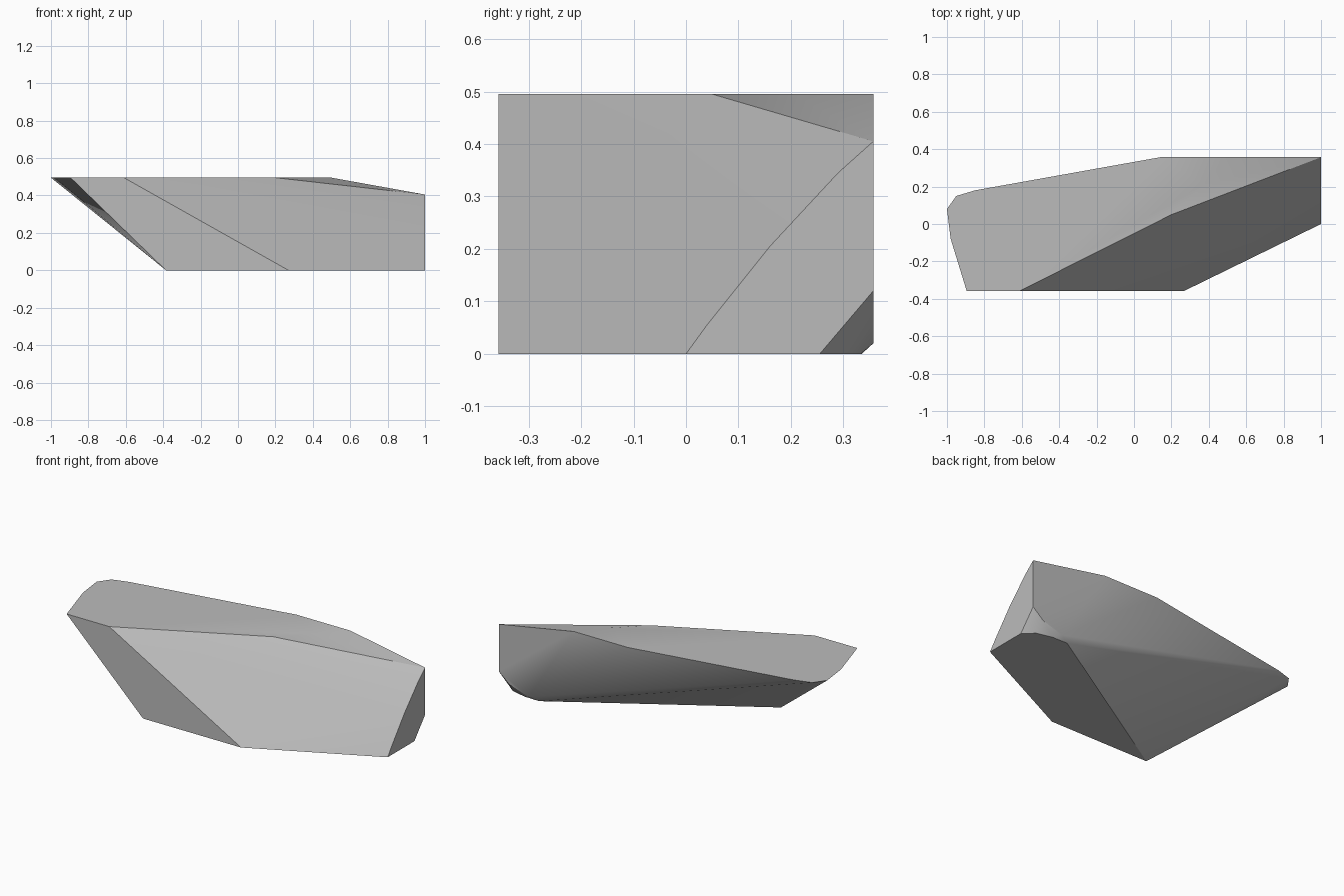
import bpy
import bmesh
import math

cube = bpy.data.objects.get("Cube")
if cube:
    bpy.data.objects.remove(cube, do_unlink=True)

TOP, SIDE = 0.495, 0.357

# Corners of the flat top, the flat base and the upright end and back faces
top_outline = [(-0.895, -SIDE), (-0.61, -SIDE), (0.2, 0.05), (0.37, 0.21),
               (0.5, SIDE), (0.14, SIDE), (-0.85, 0.18), (-0.95, 0.15),
               (-1, 0.08), (-0.98, -0.08)]
base_outline = [(-0.385, -SIDE), (0.27, -SIDE), (1, 0), (1, 0.255),
                (0.94, 0.31), (0.845, 0.333), (0.746, 0.335)]
end_outline = [(0.04, 0.055), (0.16, 0.205), (0.29, 0.345),
               (SIDE, 0.405), (SIDE, 0.12)]
back_outline = [(0.93, 0.06), (0.8, 0.02)]

corners = [(x, y, TOP) for x, y in top_outline]
corners += [(x, y, 0) for x, y in base_outline]
corners += [(1, y, z) for y, z in end_outline]
corners += [(x, SIDE, z) for x, z in back_outline]

# Wrap the corners in a solid rock and merge its flat faces
bm = bmesh.new()
for corner in corners:
    bm.verts.new(corner)
hull = bmesh.ops.convex_hull(bm, input=bm.verts[:])
loose = [v for v in bm.verts if not v.link_faces]
bmesh.ops.delete(bm, geom=loose, context='VERTS')
bmesh.ops.dissolve_limit(bm, angle_limit=math.radians(1),
                         verts=bm.verts[:], edges=bm.edges[:])
bmesh.ops.recalc_face_normals(bm, faces=bm.faces[:])

mesh = bpy.data.meshes.new("rock_slab")
bm.to_mesh(mesh)
bm.free()
rock = bpy.data.objects.new("rock_slab", mesh)
bpy.context.collection.objects.link(rock)

# Plain grey stone
stone = bpy.data.materials.new("grey_stone")
stone.use_nodes = True
colour = (0.5, 0.5, 0.5, 1)
stone.diffuse_color = colour
shader = next(n for n in stone.node_tree.nodes if n.type == 'BSDF_PRINCIPLED')
shader.inputs["Base Color"].default_value = colour
shader.inputs["Roughness"].default_value = 0.9
mesh.materials.append(stone)

# Soft shading across shallow edges, crisp at the strong ones
bpy.ops.object.select_all(action='DESELECT')
rock.select_set(True)
bpy.context.view_layer.objects.active = rock
bpy.ops.object.shade_smooth_by_angle(angle=math.radians(30))
